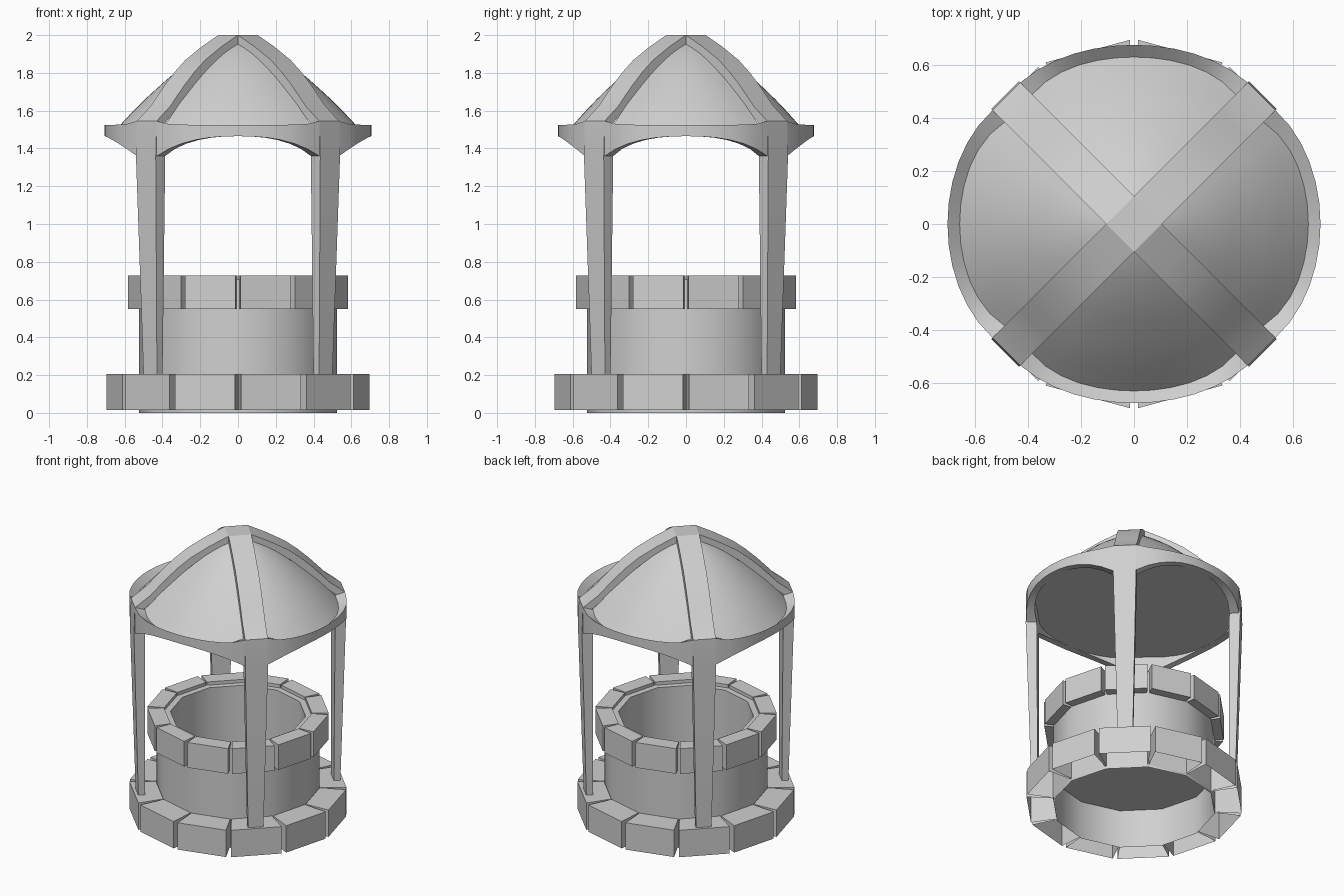
import bpy
import bmesh
from math import sin, cos, radians, hypot, atan2, degrees
from mathutils import Matrix

cube = bpy.data.objects.get("Cube")
if cube:
    bpy.data.objects.remove(cube, do_unlink=True)

stone = bpy.data.materials.new("pale_grey_stone")
stone.use_nodes = True
GREY = (0.63, 0.63, 0.63, 1)
stone.diffuse_color = GREY
stone.node_tree.nodes["Principled BSDF"].inputs["Base Color"].default_value = GREY


def polar(r, deg, z):
    return (r * cos(radians(deg)), r * sin(radians(deg)), z)


def interp(points, r):
    """Height on a radial profile, straight between its points."""
    for (r0, z0), (r1, z1) in zip(points, points[1:]):
        if r <= r1:
            return z0 + (z1 - z0) * max(0, r - r0) / (r1 - r0)
    return points[-1][1]


def loft(name, sections, turn=0, tube=True, caps=True, ring=False, smooth=True):
    """Skin sections; a tube wraps round each section, a sheet does not."""
    bm = bmesh.new()
    rows = [[bm.verts.new(p) for p in s] for s in sections]
    pairs = list(zip(rows, rows[1:]))
    if ring:
        pairs.append((rows[-1], rows[0]))
    n = len(rows[0])
    for a, b in pairs:
        for i in range(n if tube else n - 1):
            j = (i + 1) % n
            bm.faces.new((a[i], a[j], b[j], b[i]))
    if caps and not ring:
        bm.faces.new(rows[0])
        bm.faces.new(rows[-1])
    bmesh.ops.remove_doubles(bm, verts=bm.verts, dist=0.0001)
    bmesh.ops.recalc_face_normals(bm, faces=bm.faces)
    bm.normal_update()
    if not tube and sum(f.normal.z * f.calc_area() for f in bm.faces) < 0:
        bmesh.ops.reverse_faces(bm, faces=bm.faces)
    bm.transform(Matrix.Rotation(radians(turn), 4, "Z"))
    mesh = bpy.data.meshes.new(name)
    bm.to_mesh(mesh)
    bm.free()
    mesh.materials.append(stone)
    obj = bpy.data.objects.new(name, mesh)
    bpy.context.collection.objects.link(obj)
    if smooth:
        bpy.ops.object.select_all(action="DESELECT")
        obj.select_set(True)
        bpy.context.view_layer.objects.active = obj
        bpy.ops.object.shade_smooth_by_angle(angle=radians(40))
    return obj


# Well wall, hollow underneath, and the floor inside it
WALL, FLOOR = 0.523, 0.27
profile = [(WALL, 0), (WALL, 0.705), (0.435, 0.705), (0.435, FLOOR)]
loft("well_wall", [[polar(r, a, z) for r, z in profile]
                   for a in range(0, 360, 30)], tube=False, ring=True)
loft("well_floor", [[polar(r, a, FLOOR) for a in range(0, 361, 30)]
                    for r in (0.001, WALL)], tube=False, caps=False)


# Rings of twelve wedge-gapped blocks
def block_ring(name, inner, outer, low, high, bottom):
    for k in range(12):
        sections = [[polar(inner, s * 14.6, low), polar(inner, s * 14.6, high),
                     polar(outer, s * 13.7, high), polar(outer, s * 13.7, low)]
                    for s in (-1, 1)]
        loft(f"{name}_{k + 1}", sections, turn=15 + 30 * k, tube=bottom, smooth=False)


block_ring("base_block", 0.526, 0.697, 0.015, 0.205, False)
block_ring("rim_block", 0.475, 0.582, 0.55, 0.728, True)

# Roof measures
HALF = 0.074          # half width of a rib
POST_IN, POST_OUT = 0.619, 0.683
DOME = [(0, 1.965), (0.105, 1.952), (0.18, 1.912), (0.25, 1.865), (0.33, 1.805),
        (0.4, 1.745), (0.52, 1.635), (0.6, 1.55), (0.66, 1.485)]
RIB = [(HALF, 2), (0.2, 1.938), (0.32, 1.868), (0.4, 1.805), (0.47, 1.74),
       (0.53, 1.678), (0.583, 1.622), (POST_OUT, 1.545)]

# Posts, rising into the rib feet
for k in range(4):
    levels = [(0.2, 0.05, 0.615, 0.657), (1.36, HALF, POST_IN, 0.69),
              (1.545, HALF, POST_IN, POST_OUT)]
    post = [[(i, -h, min(z, 1.53)), (o, -h, z), (o, h, z), (i, h, min(z, 1.53))]
            for z, h, i, o in levels]
    loft(f"post_{k + 1}", post, turn=45 + 90 * k)

    # Raised rib with side walls down to the panels
    rib = [[(r, -HALF, interp(DOME, hypot(r, HALF))), (r, -HALF, z),
            (r, HALF, z), (r, HALF, interp(DOME, hypot(r, HALF)))]
           for r, z in RIB]
    loft(f"roof_rib_{k + 1}", rib, turn=45 + 90 * k, tube=False, caps=False)

# Flat cap where the ribs cross
loft("roof_cap", [[(x, y, 2) for y in (-HALF, HALF)] for x in (-HALF, HALF)],
     turn=45, tube=False, caps=False)

STEPS = [i / 6 for i in range(-6, 7)]
CROSS = HALF * 2 ** 0.5
IN_R = hypot(POST_IN, HALF)
OUT_R = hypot(POST_OUT, HALF)
IN_A = 45 - degrees(atan2(HALF, POST_IN))
OUT_A = 45 - degrees(atan2(HALF, POST_OUT))
CEILING = 1.465
ceiling_edge = []

for k, side in enumerate(("left", "back", "right", "front")):
    squash = 0.028 * (k % 2)     # the roof is slightly shallower front to back

    # Curved roof panel between two ribs
    rows = []
    for i in range(11):
        v = i / 10
        s = v * (POST_IN - HALF) / 2 ** 0.5
        corner = hypot(s + CROSS, s)
        spread = degrees(atan2(s, s + CROSS))
        middle = CROSS + (0.66 - CROSS) * v
        row = []
        for u in STEPS:
            r = corner + (middle - corner) * (1 - u ** 4)
            row.append(polar(r - squash * v * (1 - u * u), u * spread, interp(DOME, r)))
        rows.append(row)
    loft(f"roof_panel_{side}", rows, turn=90 * k, tube=False, caps=False)

    # Arched eave between two posts
    eave = []
    for u in STEPS:
        bulge = 1 - u ** 4
        dent = squash * (1 - u * u)
        r_out = OUT_R + (0.706 - OUT_R) * bulge - dent
        r_in = IN_R + (0.66 - IN_R) * bulge - dent
        low = CEILING - 0.105 * abs(u) ** 2.4
        top = 1.525 + 0.02 * u ** 8
        seat = interp(DOME, r_in + dent)
        eave.append([polar(r_out, u * OUT_A, low), polar(r_out, u * OUT_A, top),
                     polar(r_in, u * IN_A, seat), polar(r_in, u * IN_A, low)])
        ceiling_edge.append(polar(r_in, u * IN_A + 90 * k, CEILING))
    loft(f"eave_{side}", eave, turn=90 * k)

# Flat ceiling closing the roof underneath
ceiling_edge.append(ceiling_edge[0])
loft("roof_ceiling", [[(x * f, y * f, z) for x, y, z in ceiling_edge]
                      for f in (0.001, 1)], tube=False, caps=False)
